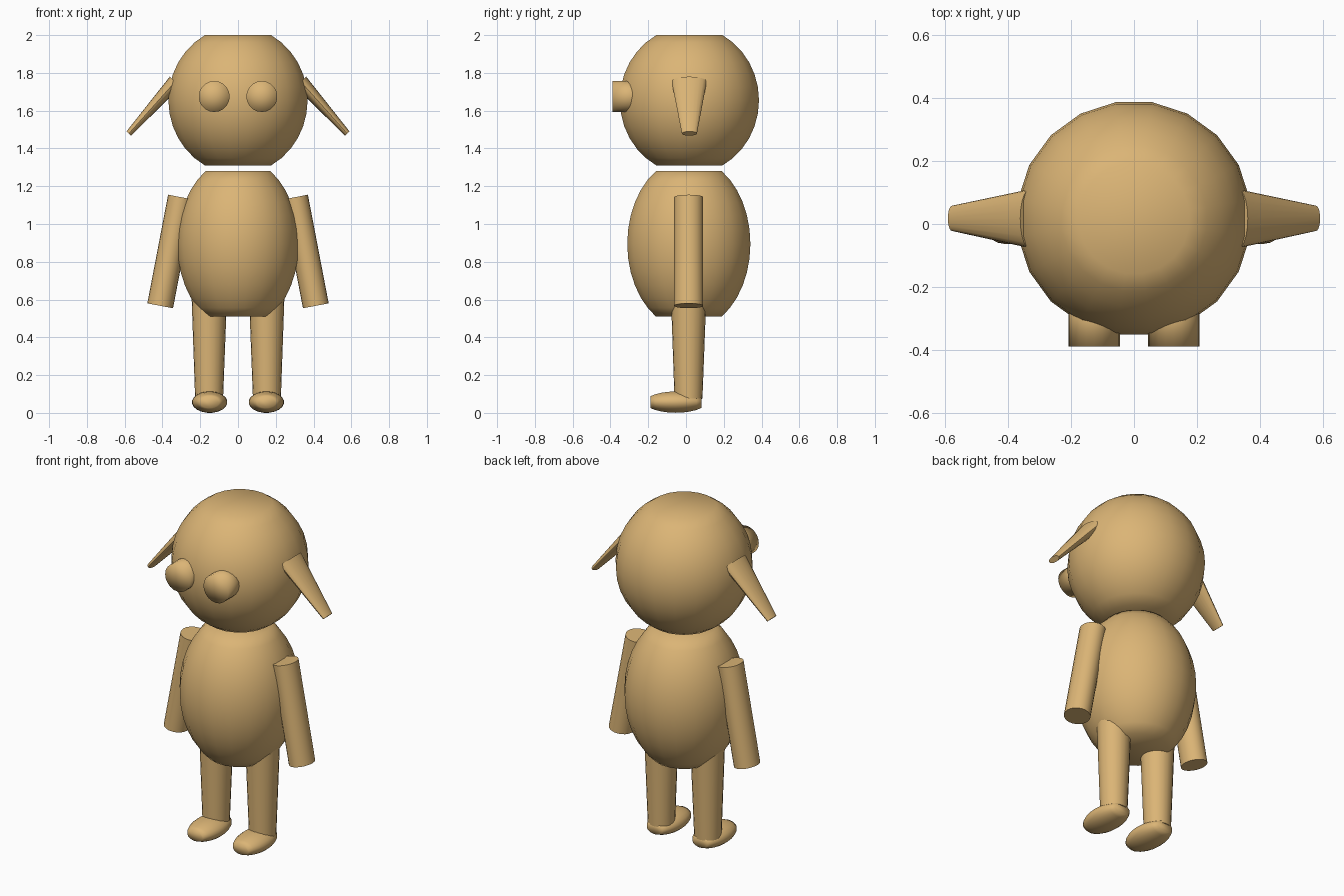
import bpy, bmesh, math
from mathutils import Vector, Matrix

if "Cube" in bpy.data.objects:
    bpy.data.objects.remove(bpy.data.objects["Cube"])

SIDES = 20
tan = bpy.data.materials.new("warm_tan")
tan.diffuse_color = (0.71, 0.46, 0.18, 1)
tan.use_nodes = True
tan.node_tree.nodes["Principled BSDF"].inputs["Base Color"].default_value = tan.diffuse_color


def finish(bm, name, matrix, sharp_angle=None):
    """Turn a bmesh into a named, smooth-shaded object."""
    bmesh.ops.transform(bm, matrix=matrix, verts=bm.verts)
    bmesh.ops.recalc_face_normals(bm, faces=bm.faces)
    for f in bm.faces:
        f.smooth = True
    if sharp_angle:
        for e in bm.edges:
            e.smooth = e.calc_face_angle(0) < sharp_angle
    me = bpy.data.meshes.new(name)
    bm.to_mesh(me)
    bm.free()
    me.materials.append(tan)
    ob = bpy.data.objects.new(name, me)
    bpy.context.collection.objects.link(ob)
    return ob


def cut_ball(name, center, radii, cap, axis_rot=None, rings=12):
    """Ellipsoid along local z with both poles cut flat; cap = cut radius ratio."""
    bm = bmesh.new()
    lim = math.acos(cap)
    rows = []
    for i in range(rings + 1):
        a = -lim + 2 * lim * i / rings
        r, z = math.cos(a), math.sin(a) / math.sin(lim)
        row = []
        for k in range(SIDES):
            t = math.tau * (k + 0.5) / SIDES
            row.append(bm.verts.new((r * math.cos(t), r * math.sin(t), z)))
        rows.append(row)
    for lo, hi in zip(rows, rows[1:]):
        for k in range(SIDES):
            n = (k + 1) % SIDES
            bm.faces.new((lo[k], lo[n], hi[n], hi[k]))
    bm.faces.new(rows[0][::-1])
    bm.faces.new(rows[-1])
    m = Matrix.Translation(center) @ (axis_rot or Matrix()) @ Matrix.Diagonal((*radii, 1))
    return finish(bm, name, m)


def limb(name, start, end, r1, r2, flat=1.0, sharp=math.radians(40)):
    """Tapered cylinder from start to end; flat squashes it across the y axis."""
    a, b = Vector(start), Vector(end)
    z = (b - a).normalized()
    # side direction lies along y where possible
    side = Vector((0, 1, 0)) if abs(z.y) < 0.9 else Vector((1, 0, 0))
    x = side.cross(z).normalized()
    y = z.cross(x)
    rot = Matrix((x, y, z)).transposed().to_4x4()
    bm = bmesh.new()
    bmesh.ops.create_cone(bm, cap_ends=True, cap_tris=True, segments=SIDES,
                          radius1=r1, radius2=r2, depth=(b - a).length)
    m = Matrix.Translation((a + b) / 2) @ rot @ Matrix.Diagonal((flat, 1, 1, 1))
    return finish(bm, name, m, sharp)


# head and body
cut_ball("head", (0, 0.018, 1.655), (0.373, 0.373, 0.345), 0.475)
cut_ball("body", (0, 0.015, 0.895), (0.325, 0.33, 0.385), 0.535)

along_y = Matrix.Rotation(math.radians(90), 4, 'X')
for s, tag in ((-1, "left"), (1, "right")):
    # short round eyes
    limb(f"eye_{tag}", (s * 0.126, -0.22, 1.675), (s * 0.126, -0.388, 1.675),
         0.082, 0.082, sharp=None)
    # drooping flattened ears
    limb(f"ear_{tag}", (s * 0.332, 0.017, 1.754), (s * 0.578, 0.018, 1.479),
         0.093, 0.04, flat=0.42)
    # arms
    limb(f"arm_{tag}", (s * 0.302, 0.014, 1.142), (s * 0.412, 0.014, 0.567),
         0.077, 0.077, flat=0.9)
    # legs
    limb(f"leg_{tag}", (s * 0.152, 0.014, 0.65), (s * 0.153, 0.013, 0.075),
         0.095, 0.074)
    # feet, cut flat at heel and toe
    cut_ball(f"foot_{tag}", (s * 0.15, -0.054, 0.057), (0.094, 0.057, 0.135),
             0.55, along_y, rings=8)
